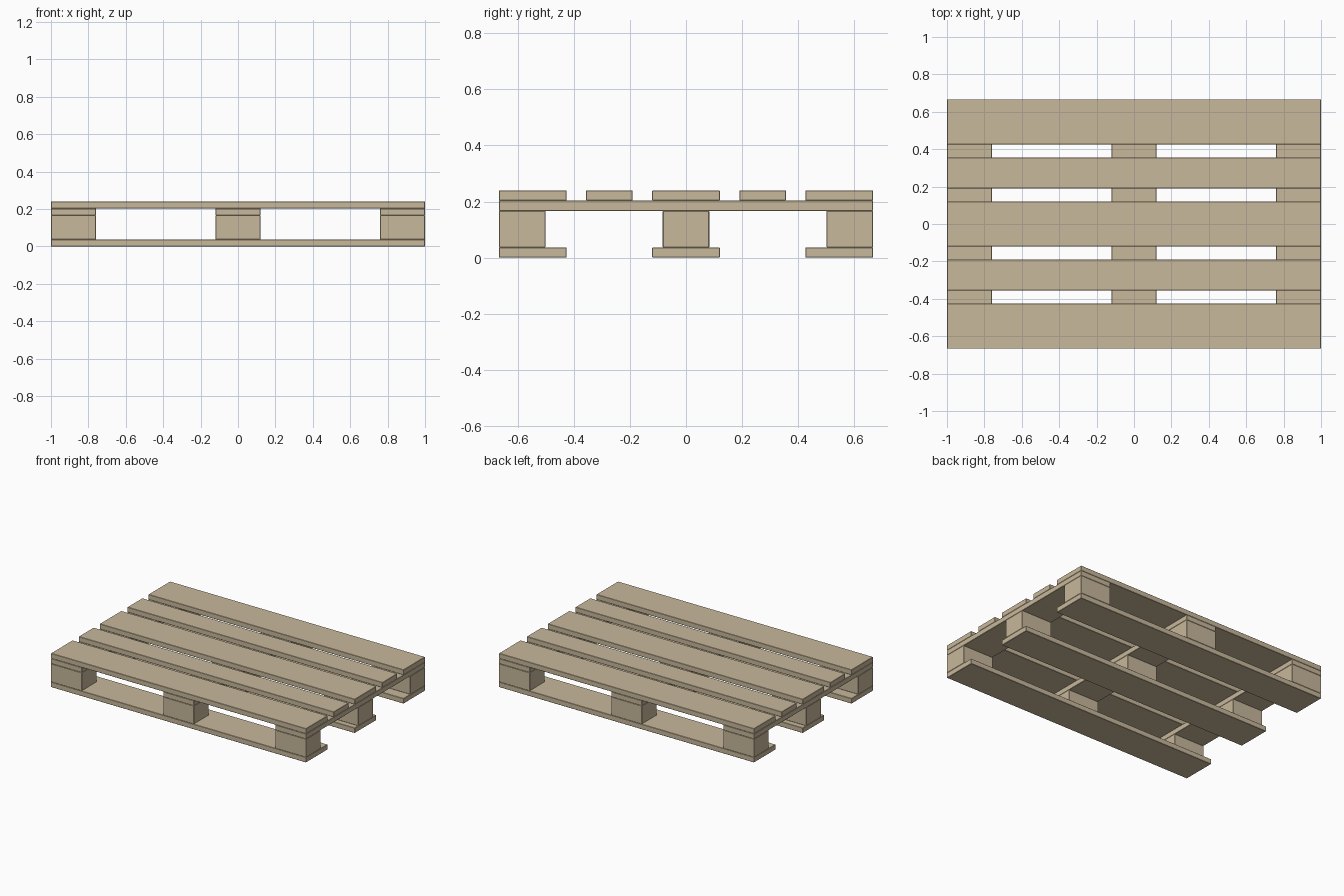
import bpy

if "Cube" in bpy.data.objects:
    bpy.data.objects.remove(bpy.data.objects["Cube"])

wood = bpy.data.materials.new("pale_wood")
wood.diffuse_color = (0.58, 0.48, 0.33, 1)
wood.use_nodes = True
wood.node_tree.nodes["Principled BSDF"].inputs["Base Color"].default_value = wood.diffuse_color

LENGTH, WIDTH = 2.0, 1.333
BOARD, BLOCK = 0.0367, 0.13      # board thickness, block height
WIDE, NARROW = 0.241, 0.166      # two plank widths


def plank(name, x, y, z, sx, sy, sz):
    """Box centred on x, y with its underside at z and tiny eased edges."""
    bpy.ops.mesh.primitive_cube_add(size=1, location=(x, y, z + sz / 2))
    ob = bpy.context.object
    ob.name = name
    ob.scale = (sx, sy, sz)
    bpy.ops.object.transform_apply(location=False, rotation=False, scale=True)
    bevel = ob.modifiers.new("eased_edges", 'BEVEL')
    bevel.width = 0.002
    bevel.segments = 1
    ob.data.materials.append(wood)
    return ob


edge_x = (LENGTH - WIDE) / 2
edge_y = (WIDTH - WIDE) / 2
block_y = (WIDTH - NARROW) / 2
cross_z = BOARD + BLOCK
deck_z = cross_z + BOARD

# Bottom runners
for side in (-1, 0, 1):
    plank("bottom_runner", 0, side * edge_y, 0, LENGTH, WIDE, BOARD)

# Spacer blocks and the cross boards resting on them
for i in (-1, 0, 1):
    for j in (-1, 0, 1):
        plank("spacer_block", i * edge_x, j * block_y, BOARD, WIDE, NARROW, BLOCK)
    plank("cross_board", i * edge_x, 0, cross_z, WIDE, WIDTH, BOARD)

# Top deck: three wide boards and two narrow ones between them
for side in (-1, 0, 1):
    plank("deck_board_wide", 0, side * edge_y, deck_z, LENGTH, WIDE, BOARD)
for side in (-1, 1):
    plank("deck_board_narrow", 0, side * edge_y / 2, deck_z, LENGTH, NARROW, BOARD)
